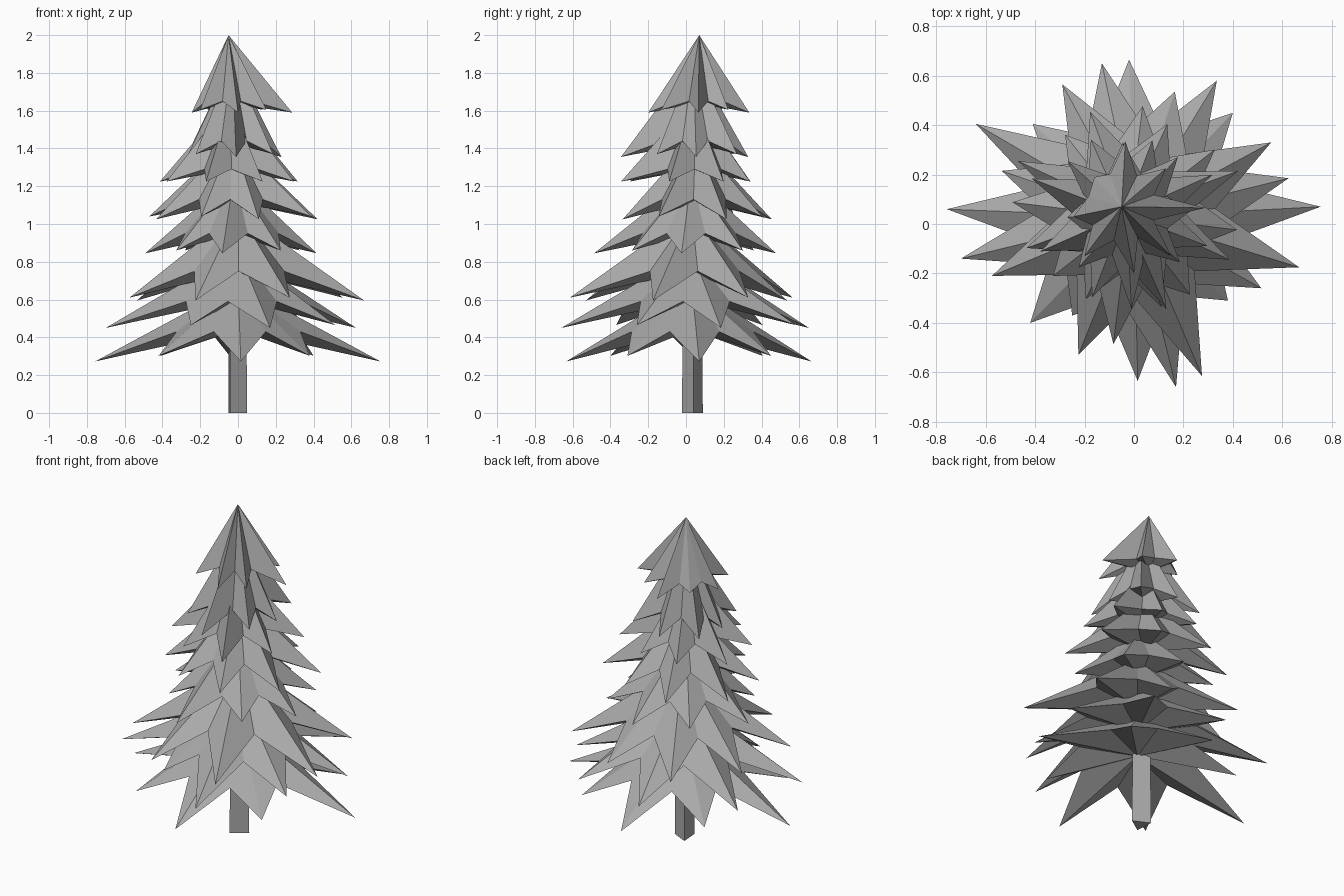
import bpy, bmesh, math

if "Cube" in bpy.data.objects:
    bpy.data.objects.remove(bpy.data.objects["Cube"])

grey = bpy.data.materials.new("plain grey")
grey.diffuse_color = (0.4, 0.4, 0.4, 1)
grey.use_nodes = True
grey.node_tree.nodes["Principled BSDF"].inputs["Base Color"].default_value = grey.diffuse_color


def finish(bm, name):
    bmesh.ops.recalc_face_normals(bm, faces=bm.faces[:])
    mesh = bpy.data.meshes.new(name)
    bm.to_mesh(mesh)
    bm.free()
    mesh.materials.append(grey)
    bpy.context.collection.objects.link(bpy.data.objects.new(name, mesh))


def ring(center, start, radii):
    """Evenly turned points around a centre, one per radius."""
    return [(center[0] + r * math.cos(math.radians(start + 45 * i)),
             center[1] + r * math.sin(math.radians(start + 45 * i)))
            for i, r in enumerate(radii)]


def branch_tier(name, center, apex_z, tips, tip_z, notch_r, notch_z, under_z, odd=0.015):
    """Eight-pointed star skirt: apex, drooping tips, raised notches, hollow base."""
    bm = bmesh.new()
    cx, cy = center
    apex = bm.verts.new((cx, cy, apex_z))
    under = bm.verts.new((cx, cy, under_z))
    rim = []
    for i, (x, y) in enumerate(tips):
        a = math.atan2(y - cy, x - cx)
        nx, ny = tips[(i + 1) % len(tips)]
        step = (math.atan2(ny - cy, nx - cx) - a) % math.tau
        mid = a + step / 2
        rim.append(bm.verts.new((x, y, tip_z + (odd if i % 2 else 0))))
        rim.append(bm.verts.new((cx + notch_r * math.cos(mid),
                                 cy + notch_r * math.sin(mid), notch_z)))
    for i, v in enumerate(rim):
        w = rim[(i + 1) % len(rim)]
        bm.faces.new((apex, v, w))
        bm.faces.new((under, w, v))
    finish(bm, name)


# Tips of the three wide lower tiers and the crown, anticlockwise from +x
low = [(.755, .07), (.40, .45), (-.02, .665), (-.41, .405),
       (-.757, .06), (-.42, -.40), (.015, -.635), (.38, -.31)]
second = [(.625, .185), (.335, .58), (-.13, .65), (-.64, .405),
          (-.70, -.14), (-.25, -.37), (.17, -.66), (.515, -.26)]
third = [(.555, .33), (.165, .535), (-.29, .565), (-.535, .215),
         (-.575, -.21), (-.225, -.53), (.275, -.615), (.668, -.175)]
crown = [(.287, .065), (.13, .225), (-.035, .335), (-.16, .19),
         (-.245, .03), (-.20, -.13), (0, -.20), (.15, -.13)]

# Tips of the middle tiers
c4, c5, c6, c7 = (-.02, .03), (-.03, .05), (-.04, .04), (-.03, .04)
fourth = ring(c4, -7, [.44, .44, .45, .42, .475, .39, .52, .40])
fifth = ring(c5, 20, [.48, .39, .43, .485, .43, .39, .41, .46])
sixth = ring(c6, 24, [.39, .32, .33, .40, .37, .36, .42, .36])
seventh = ring(c7, 3, [.26, .31, .29, .32, .24, .29, .385, .29])

# Branch tiers: centre, apex z, tips, tip z, notch radius, notch z, underside z
branch_tier("branch_tier_1", (0, .03), .68, low, .272, .35, .43, .44, .03)
branch_tier("branch_tier_2", (0, .03), .86, second, .45, .34, .59, .60)
branch_tier("branch_tier_3", (0, .03), 1.07, third, .61, .33, .75, .75, -.015)
branch_tier("branch_tier_4", c4, 1.26, fourth, .845, .27, .95, .95)
branch_tier("branch_tier_5", c5, 1.46, fifth, 1.025, .24, 1.13, 1.12)
branch_tier("branch_tier_6", c6, 1.66, sixth, 1.225, .20, 1.29, 1.29, 0)
branch_tier("branch_tier_7", c7, 1.87, seventh, 1.355, .175, 1.44, 1.43)
branch_tier("crown_tier", (-.05, .07), 2.0, crown, 1.59, .14, 1.65, 1.64)

# Three-sided trunk, slightly tapered
bm = bmesh.new()
rows = []
for z, r in ((0, .064), (.5, .059)):
    rows.append([bm.verts.new((-.015 + r * math.cos(math.radians(4 + 120 * i)),
                               .036 + r * math.sin(math.radians(4 + 120 * i)), z))
                 for i in range(3)])
for i in range(3):
    j = (i + 1) % 3
    bm.faces.new((rows[0][i], rows[0][j], rows[1][j], rows[1][i]))
bm.faces.new(rows[0][::-1])
bm.faces.new(rows[1])
finish(bm, "trunk")
